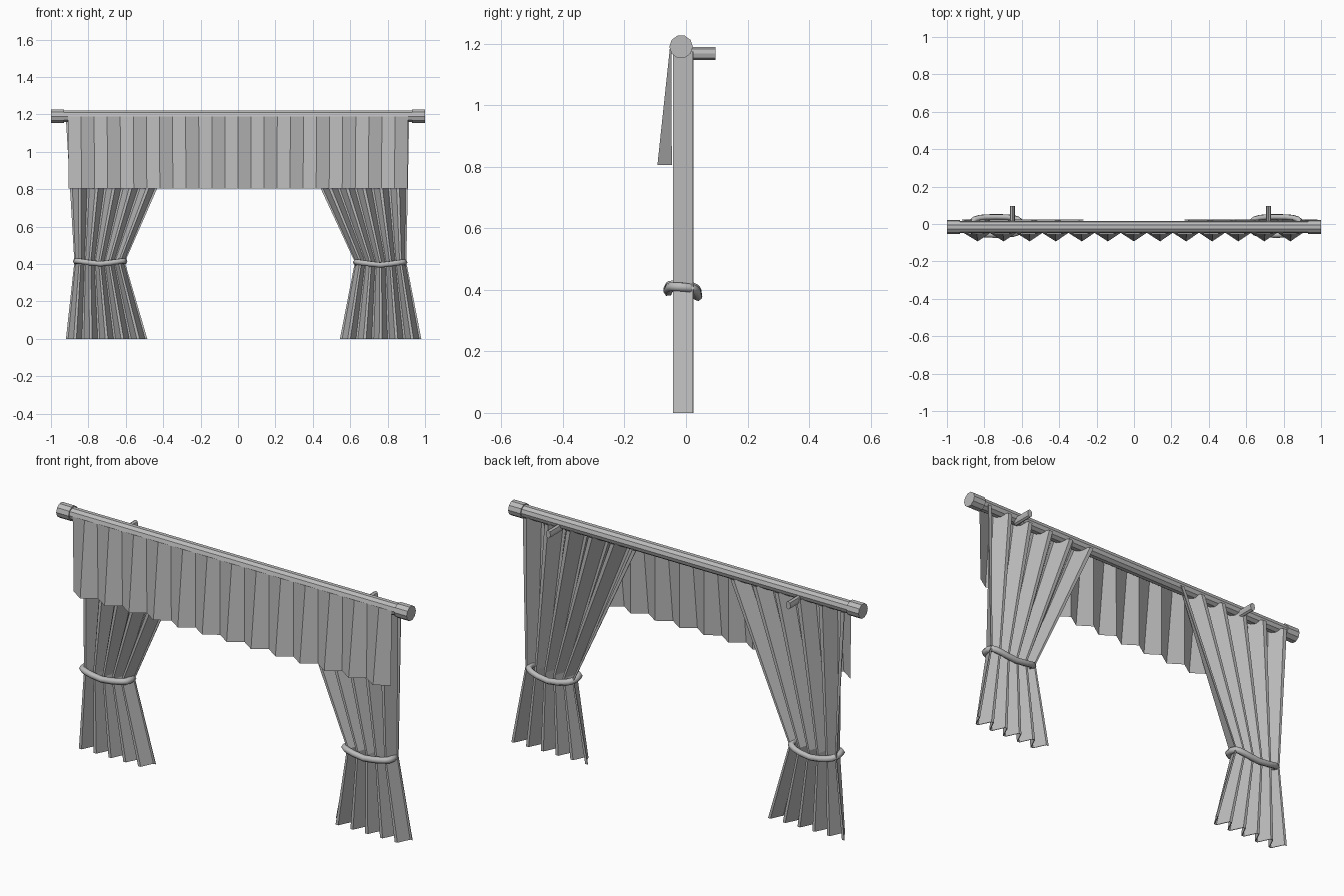
import bpy, math
from mathutils import Matrix

cube = bpy.data.objects.get("Cube")
if cube:
    bpy.data.objects.remove(cube)


def material(name, value):
    m = bpy.data.materials.new(name)
    m.use_nodes = True
    col = (value, value, value, 1)
    m.diffuse_color = col
    m.node_tree.nodes["Principled BSDF"].inputs["Base Color"].default_value = col
    return m


GREY = material("plain grey", 0.5)


def cylinder(name, radius, depth, loc, rot, sides, scale=(1, 1, 1)):
    bpy.ops.mesh.primitive_cylinder_add(vertices=sides, radius=radius, depth=depth,
                                        location=loc, rotation=rot)
    ob = bpy.context.object
    ob.name = name
    ob.scale = scale
    ob.data.materials.append(GREY)
    return ob


def cloth(name, rows):
    """Skin a sheet through rows that all have the same number of points."""
    n = len(rows[0])
    verts = [p for row in rows for p in row]
    faces = [(r * n + i, r * n + i + 1, (r + 1) * n + i + 1, (r + 1) * n + i)
             for r in range(len(rows) - 1) for i in range(n - 1)]
    me = bpy.data.meshes.new(name)
    me.from_pydata(verts, [], faces)
    me.materials.append(GREY)
    ob = bpy.data.objects.new(name, me)
    bpy.context.collection.objects.link(ob)
    return ob


# Rod with wider end caps
ROD_Y, ROD_Z = -0.016, 1.19
across = (0, math.pi / 2, 0)
cylinder("rod", 0.032, 1.9, (0, ROD_Y, ROD_Z), across, 10)
for side, sx in (("right", -1), ("left", 1)):
    cylinder(side + "_rod_cap", 0.038, 0.07, (sx * 0.965, ROD_Y, ROD_Z), across, 10)

# Wall brackets
for side, x in (("right", -0.65), ("left", 0.72)):
    cylinder(side + "_bracket", 0.021, 0.105, (x, 0.043, 1.168),
             (math.pi / 2, 0, 0), 8, (0.65, 1, 1))

# Valance: flat against the rod on top, zigzag at the hem
PLEATS = 13
top, hem = [], []
for i in range(2 * PLEATS + 1):
    x = -0.91 + 0.07 * i
    tip = i % 2
    top.append((x, -0.048 - 0.004 * tip, ROD_Z))
    hem.append((x * 0.995, -0.046 - 0.047 * tip, 0.805))
cloth("valance", [top, hem])


# Pleated curtains, gathered at the tie
def curtain(name, levels, pleats=5):
    # one pleat as (position along the pleat, depth)
    wave = [(0.0, 0.022), (0.15, 0.022), (0.5, -0.04), (0.65, -0.04)]
    points = [(p + u, y) for p in range(pleats) for u, y in wave]
    points += [(pleats, 0.022), (pleats + 0.15, 0.022)]
    span = pleats + 0.15
    rows = [[(a + (b - a) * u / span, y, z) for u, y in points] for z, a, b in levels]
    ob = cloth(name, rows)
    mod = ob.modifiers.new("thickness", "SOLIDIFY")
    mod.thickness = 0.004
    mod.offset = 0


curtain("right_curtain", [(1.175, -0.92, -0.27), (0.41, -0.875, -0.605), (0, -0.92, -0.485)])
curtain("left_curtain", [(1.175, 0.27, 0.915), (0.41, 0.625, 0.9), (0, 0.545, 0.98)])


# Tie-back ropes: flattened loops that sag a little in the middle
def rope(name, cx, z):
    cu = bpy.data.curves.new(name, "CURVE")
    cu.dimensions = "3D"
    cu.bevel_depth = 0.016
    cu.bevel_resolution = 1
    sp = cu.splines.new("POLY")
    n = 20
    sp.points.add(n - 1)
    for i in range(n):
        a = 2 * math.pi * i / n
        c, s = math.cos(a), math.sin(a)
        x = 0.13 * math.copysign(abs(c) ** 0.7, c)
        y = 0.048 * math.copysign(abs(s) ** 0.5, s) - 0.01
        sp.points[i].co = (cx + x, y, z + 0.022 * abs(c) - 0.008 * s, 1)
    sp.use_cyclic_u = True
    cu.materials.append(GREY)
    ob = bpy.data.objects.new(name, cu)
    bpy.context.collection.objects.link(ob)


rope("right_tie", -0.737, 0.393)
rope("left_tie", 0.76, 0.387)
